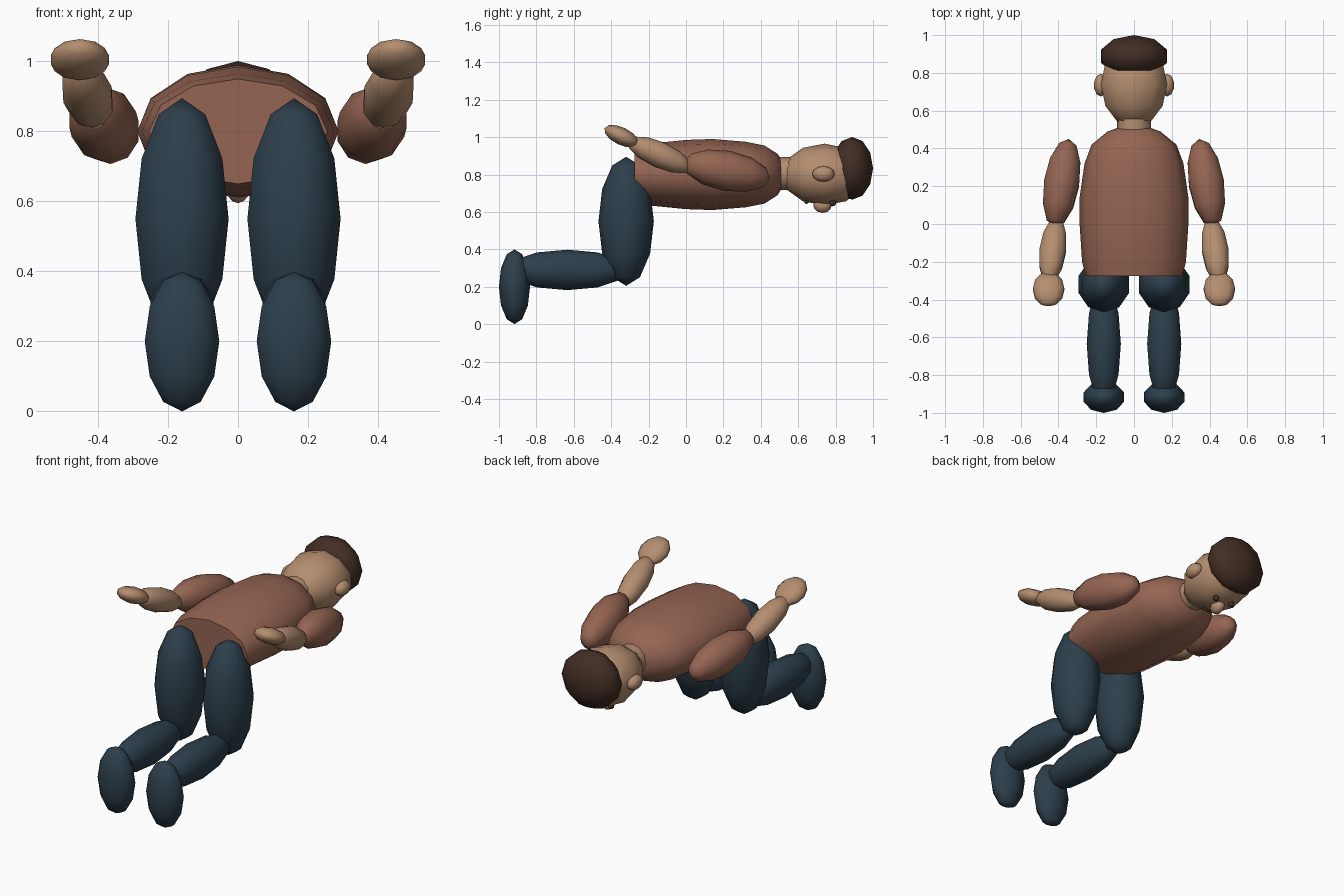
import bpy, bmesh, math
from mathutils import Vector, Matrix

cube = bpy.data.objects.get("Cube")
if cube:
    bpy.data.objects.remove(cube, do_unlink=True)


def material(name, rgb):
    m = bpy.data.materials.new(name)
    m.use_nodes = True
    m.diffuse_color = (*rgb, 1)
    m.node_tree.nodes["Principled BSDF"].inputs["Base Color"].default_value = (*rgb, 1)
    return m


SKIN = material("skin", (0.46, 0.27, 0.16))
SHIRT = material("shirt_brown", (0.30, 0.13, 0.085))
TROUSERS = material("trouser_blue", (0.026, 0.05, 0.072))
HAIR = material("dark_hair", (0.055, 0.026, 0.018))


def finish(bm, name, mat):
    bmesh.ops.recalc_face_normals(bm, faces=bm.faces)
    mesh = bpy.data.meshes.new(name)
    bm.to_mesh(mesh)
    bm.free()
    mesh.materials.append(mat)
    obj = bpy.data.objects.new(name, mesh)
    bpy.context.scene.collection.objects.link(obj)
    bpy.ops.object.select_all(action='DESELECT')
    obj.select_set(True)
    bpy.context.view_layer.objects.active = obj
    bpy.ops.object.shade_smooth_by_angle(angle=math.radians(60))
    return obj


def blob(name, mat, center, radii, axis=(0, 0, 1)):
    """Low-poly ellipsoid: radii are sideways, depth and along the axis."""
    z = Vector(axis).normalized()
    x = Vector((1, 0, 0))
    x = (x - z * x.dot(z)).normalized()
    basis = Matrix((x, z.cross(x), z)).transposed().to_4x4()
    bm = bmesh.new()
    bmesh.ops.create_uvsphere(bm, u_segments=10, v_segments=6, radius=1)
    bm.transform(Matrix.Translation(center) @ basis @ Matrix.Diagonal((*radii, 1)))
    return finish(bm, name, mat)


def loft(name, mat, rings, z, sides=12):
    """Elliptical rings (y, half width, half height) joined along y."""
    bm = bmesh.new()
    loops = []
    for y, hx, hz in rings:
        angles = [math.tau * i / sides for i in range(sides)]
        loops.append([bm.verts.new((hx * math.cos(a), y, z + hz * math.sin(a))) for a in angles])
    for a, b in zip(loops, loops[1:]):
        for i in range(sides):
            j = (i + 1) % sides
            bm.faces.new((a[i], a[j], b[j], b[i]))
    bm.faces.new(loops[0])
    bm.faces.new(loops[-1])
    return finish(bm, name, mat)


# Torso and neck
loft("torso", SHIRT, [(-0.275, 0.255, 0.15), (-0.2, 0.275, 0.165), (0, 0.288, 0.185),
                      (0.14, 0.288, 0.19), (0.32, 0.262, 0.175), (0.42, 0.225, 0.155),
                      (0.49, 0.14, 0.11), (0.515, 0.07, 0.07)], 0.80)
loft("neck", SKIN, [(0.46, 0.09, 0.088), (0.60, 0.09, 0.088)], 0.805)

# Head, face and hair
blob("head", SKIN, (0, 0.74, 0.80), (0.184, 0.165, 0.23), (0, 1, 0))
blob("hair", HAIR, (0, 0.888, 0.833), (0.184, 0.112, 0.168))
blob("nose", SKIN, (0, 0.73, 0.637), (0.035, 0.05, 0.042))
blob("mouth", HAIR, (0, 0.645, 0.655), (0.04, 0.012, 0.012))

# Paired parts
for side, s in (("left", 1), ("right", -1)):
    blob(side + "_eye", HAIR, (s * 0.055, 0.785, 0.648), (0.018, 0.018, 0.018))
    blob(side + "_ear", SKIN, (s * 0.175, 0.735, 0.803), (0.038, 0.06, 0.042))
    # Arm
    blob(side + "_upper_arm", SHIRT, (s * 0.383, 0.217, 0.82), (0.098, 0.108, 0.24),
         (s * 0.075, -0.46, 0.085))
    blob(side + "_forearm", SKIN, (s * 0.43, -0.14, 0.905), (0.073, 0.07, 0.19),
         (s * 0.045, -0.34, 0.15))
    blob(side + "_hand", SKIN, (s * 0.452, -0.345, 1.005), (0.087, 0.047, 0.1),
         (0, -0.87, 0.42))
    # Leg
    blob(side + "_thigh", TROUSERS, (s * 0.16, -0.32, 0.55), (0.14, 0.148, 0.345))
    blob(side + "_calf", TROUSERS, (s * 0.16, -0.635, 0.29), (0.095, 0.108, 0.325), (0, 1, 0))
    blob(side + "_foot", TROUSERS, (s * 0.16, -0.917, 0.2), (0.112, 0.083, 0.2))
